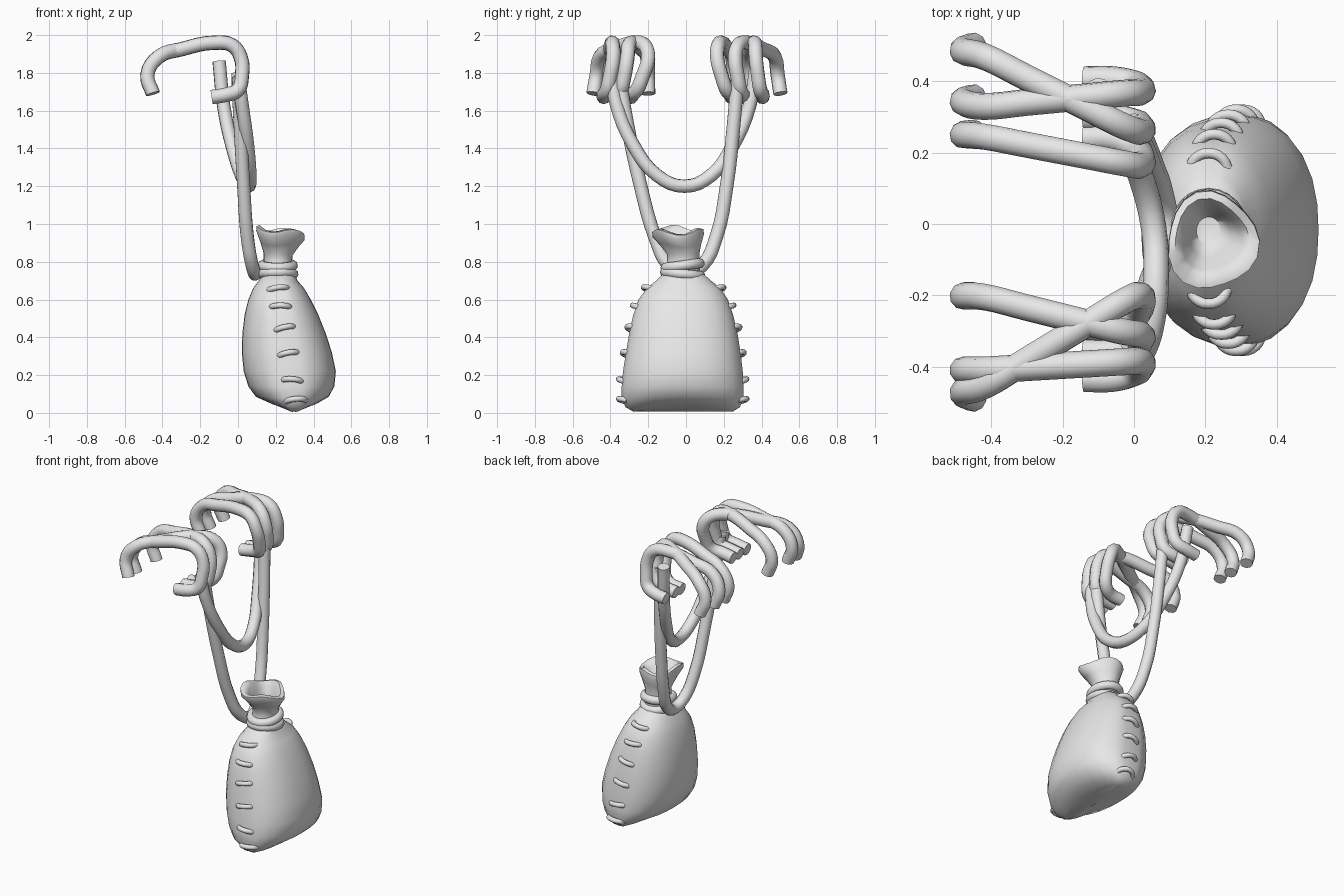
import bpy, bmesh, math

grey = bpy.data.materials.new("light grey")
grey.diffuse_color = (0.8, 0.8, 0.8, 1)


def finish(ob, angle=40):
    ob.data.materials.clear()
    ob.data.materials.append(grey)
    bpy.ops.object.select_all(action='DESELECT')
    ob.select_set(True)
    bpy.context.view_layer.objects.active = ob
    bpy.ops.object.shade_smooth_by_angle(angle=math.radians(angle))


def rope(name, pts, r, closed=False, res=4):
    """Smooth capped tube through the given points."""
    cu = bpy.data.curves.new(name, 'CURVE')
    cu.dimensions = '3D'
    cu.bevel_depth = r
    cu.bevel_resolution = 3
    cu.resolution_u = res
    cu.use_fill_caps = True
    sp = cu.splines.new('BEZIER')
    sp.bezier_points.add(len(pts) - 1)
    for bp, p in zip(sp.bezier_points, pts):
        bp.co = p
        bp.handle_left_type = bp.handle_right_type = 'AUTO'
    sp.use_cyclic_u = closed
    ob = bpy.data.objects.new(name, cu)
    bpy.context.collection.objects.link(ob)
    bpy.ops.object.select_all(action='DESELECT')
    ob.select_set(True)
    bpy.context.view_layer.objects.active = ob
    bpy.ops.object.convert(target='MESH')
    finish(bpy.context.object)


def loft(name, rings, n, point):
    """Skin of closed rings; point(ring, angle) gives each vertex."""
    bm = bmesh.new()
    loops = [[bm.verts.new(point(r, 2 * math.pi * i / n)) for i in range(n)] for r in rings]
    for a, b in zip(loops, loops[1:]):
        for i in range(n):
            j = (i + 1) % n
            bm.faces.new((a[i], a[j], b[j], b[i]))
    bm.faces.new(loops[0])
    bm.faces.new(loops[-1])
    bmesh.ops.recalc_face_normals(bm, faces=bm.faces)
    me = bpy.data.meshes.new(name)
    bm.to_mesh(me)
    bm.free()
    ob = bpy.data.objects.new(name, me)
    bpy.context.collection.objects.link(ob)
    finish(ob, 60)


# Sack body: z, x min, x max, y min, y max
body = [(0.005, 0.25, 0.345, -0.28, 0.25), (0.03, 0.18, 0.415, -0.325, 0.29),
        (0.08, 0.095, 0.48, -0.345, 0.31), (0.14, 0.055, 0.51, -0.345, 0.31),
        (0.22, 0.03, 0.518, -0.338, 0.305), (0.32, 0.02, 0.497, -0.322, 0.293),
        (0.42, 0.023, 0.465, -0.305, 0.277), (0.52, 0.035, 0.425, -0.283, 0.253),
        (0.60, 0.055, 0.385, -0.255, 0.225), (0.66, 0.08, 0.35, -0.21, 0.185),
        (0.70, 0.11, 0.315, -0.16, 0.135), (0.735, 0.13, 0.30, -0.125, 0.095)]


def body_point(ring, t):
    z, x0, x1, y0, y1 = ring
    c, s = math.cos(t), math.sin(t)
    k = 0.97 if abs(s) > 0.999 else 1.0          # pinched side seam
    k *= (abs(c) ** 2.3 + abs(s) ** 2.3) ** (-1 / 2.3)
    y = (y0 + y1) / 2 + k * s * (y1 - y0) / 2
    sag = 0.025 * max(0, 1 - (s * k) ** 2) * max(0, 1 - z / 0.1)
    return ((x0 + x1) / 2 + k * c * (x1 - x0) / 2, y, z + sag)


loft("sack_body", body, 28, body_point)

# Gathered neck and open ruffle: z, centre x, centre y, x radius, y radius, ruffle
neck = [(0.70, 0.21, -0.02, 0.085, 0.10, 0), (0.80, 0.21, -0.015, 0.075, 0.085, 0),
        (0.84, 0.212, -0.015, 0.077, 0.085, 0.2), (0.89, 0.215, -0.03, 0.10, 0.108, 0.6),
        (0.94, 0.218, -0.045, 0.128, 0.135, 1), (0.965, 0.218, -0.048, 0.127, 0.135, 1),
        (0.97, 0.215, -0.045, 0.105, 0.112, 1), (0.945, 0.215, -0.04, 0.082, 0.09, 1),
        (0.89, 0.212, -0.03, 0.058, 0.065, 0.5), (0.85, 0.21, -0.02, 0.035, 0.04, 0)]


def neck_point(ring, t):
    z, cx, cy, rx, ry, w = ring
    k = 1 + 0.07 * w * math.cos(3 * t + 0.6)
    return (cx + k * rx * math.cos(t), cy + k * ry * math.sin(t),
            z + 0.014 * w * math.cos(3 * t + 2.6) - 0.012 * w * math.cos(t))


loft("sack_neck", neck, 20, neck_point)

# Two cord turns around the neck
for i, (z, rx, ry, tilt) in enumerate([(0.735, 0.083, 0.093, -0.01), (0.78, 0.08, 0.09, 0.012)]):
    rope(f"neck_cord_{i + 1}",
         [(0.21 + rx * math.cos(a), -0.018 + ry * math.sin(a), z + tilt * math.sin(a))
          for a in (k * math.pi / 4 for k in range(8))], 0.027, True, 3)

# Stitches along both side seams: x, z, tilt, seam y on each side
stitches = [(0.21, 0.66, 0.008, 0.185, -0.21), (0.225, 0.565, 0.0, 0.238, -0.268),
            (0.245, 0.45, 0.012, 0.27, -0.297), (0.265, 0.315, 0.01, 0.293, -0.322),
            (0.287, 0.175, -0.004, 0.307, -0.342), (0.305, 0.07, 0.005, 0.307, -0.342)]
for i, (x, z, tilt, yb, yf) in enumerate(stitches):
    for side, y, d in (("back", yb, 1), ("front", yf, -1)):
        rope(f"stitch_{side}_{i + 1}",
             [(x + u * 0.053, y + d * v, z + u * tilt + w)
              for u, v, w in ((-1, -0.03, -0.008), (-0.7, 0.0, 0), (0, 0.014, 0.004),
                              (0.7, 0.0, 0), (1, -0.03, -0.008))], 0.015, False, 3)

# Long strap passing behind the neck
rope("long_strap",
     [(-0.0, -0.35, 1.76), (0.01, -0.315, 1.55), (0.03, -0.24, 1.2), (0.05, -0.16, 0.92),
      (0.075, -0.09, 0.78), (0.09, -0.01, 0.735), (0.075, 0.085, 0.78), (0.05, 0.16, 0.93),
      (0.03, 0.215, 1.2), (0.015, 0.25, 1.5), (0.0, 0.275, 1.8)], 0.036)

# Shorter strap hanging in a bow
rope("short_strap",
     [(0.0, -0.39, 1.78), (0.02, -0.37, 1.64), (0.05, -0.28, 1.42), (0.062, -0.15, 1.255),
      (0.055, -0.01, 1.2), (0.02, 0.13, 1.255), (-0.03, 0.245, 1.41), (-0.075, 0.335, 1.62),
      (-0.1, 0.375, 1.86)], 0.036)

# Hooked finger ropes: shared x/z profile, sideways path from tip to tail
hook = [(-0.45, 1.69), (-0.48, 1.79), (-0.42, 1.885), (-0.30, 1.925), (-0.12, 1.96),
        (-0.03, 1.945), (0.015, 1.88), (0.02, 1.78), (0.0, 1.71), (-0.06, 1.685), (-0.14, 1.672)]
# tip y, bend y, top front y, tail y
fingers = {"back_outer": (0.50, 0.47, 0.26, 0.30), "back_middle": (0.355, 0.33, 0.37, 0.405),
           "back_inner": (0.255, 0.245, 0.165, 0.24),
           "front_outer": (-0.49, -0.455, -0.20, -0.29), "front_middle": (-0.41, -0.41, -0.385, -0.435),
           "front_inner": (-0.20, -0.205, -0.31, -0.36)}
for name, (tip, bend, top, tail) in fingers.items():
    pts = []
    for i, (x, z) in enumerate(hook):
        if i < 2:
            y = tip + (bend - tip) * i / 2
        elif i < 6:
            y = bend + (top - bend) * (x + 0.42) / 0.42
        else:
            y = top + (tail - top) * max(0, i - 6) / 3
            if i == 10:
                y = tail
        pts.append((x, y, z))
    rope("finger_rope_" + name, pts, 0.038)
